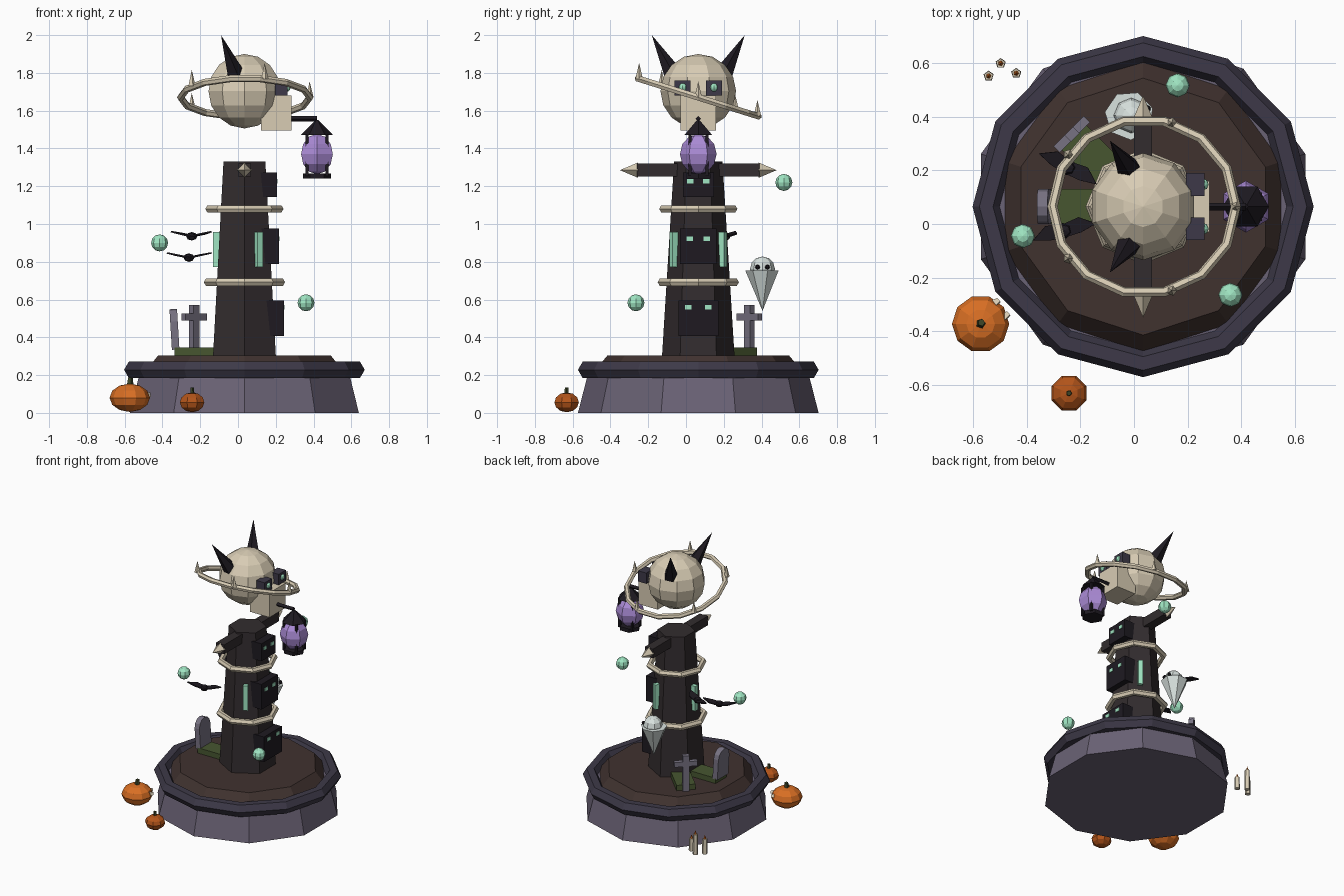
import bpy, bmesh, math
from math import sin, cos, pi, radians
from mathutils import Vector, Matrix, Euler

if "Cube" in bpy.data.objects:
    bpy.data.objects.remove(bpy.data.objects["Cube"])

CX, CY = 0.034, 0.065   # axis of the tower


def mat(name, hexcode):
    rgb = [int(hexcode[i:i + 2], 16) / 255 for i in (0, 2, 4)]
    m = bpy.data.materials.new(name)
    m.diffuse_color = [((c + 0.055) / 1.055) ** 2.4 if c > 0.04 else c / 12.92 for c in rgb] + [1]
    m.use_nodes = True
    m.node_tree.nodes["Principled BSDF"].inputs["Base Color"].default_value = m.diffuse_color
    return m


STONE, RIM = mat("stone", "6a6275"), mat("rim", "3d3948")
SOIL, WOOD = mat("soil", "40322f"), mat("dark_wood", "322c2e")
BLACK, BONE = mat("black", "1e1a21"), mat("bone", "d8ccb4")
MINT, PURPLE = mat("mint_glow", "a0e6c3"), mat("purple_glow", "ab8bd6")
GHOST, MOSS = mat("ghost", "d9e2df"), mat("moss", "475630")
ORANGE, RUST = mat("orange", "d96f24"), mat("rust", "b4551a")
GREY, STEM = mat("grave_grey", "777282"), mat("stem", "3c4426")


def finish(name, bm, m, loc=(0, 0, 0), rot=(0, 0, 0)):
    bmesh.ops.recalc_face_normals(bm, faces=bm.faces)
    me = bpy.data.meshes.new(name)
    bm.to_mesh(me)
    bm.free()
    me.materials.append(m)
    o = bpy.data.objects.new(name, me)
    o.location, o.rotation_euler = loc, rot
    bpy.context.collection.objects.link(o)
    return o


def box(name, m, loc, size, rot=(0, 0, 0)):
    bm = bmesh.new()
    bmesh.ops.create_cube(bm, size=1)
    bmesh.ops.scale(bm, vec=size, verts=bm.verts)
    return finish(name, bm, m, loc, rot)


def cone(name, m, a, b, r1, r2, n, turn=0.0):
    """Frustum from point a to point b; turn is the angle of the first corner."""
    a, b = Vector(a), Vector(b)
    d = b - a
    bm = bmesh.new()
    bmesh.ops.create_cone(bm, cap_ends=True, segments=n, radius1=r1, radius2=r2, depth=d.length,
                          matrix=Matrix.Rotation(turn - pi / 2 if n else 0, 4, 'Z'))
    # first corner of create_cone lies on +y
    q = Vector((0, 0, 1)).rotation_difference(d)
    return finish(name, bm, m, (a + b) / 2, q.to_euler())


def ball(name, m, loc, r, n=8, rings=6, sz=1.0, turn=0.0):
    bm = bmesh.new()
    bmesh.ops.create_uvsphere(bm, u_segments=n, v_segments=rings, radius=r)
    bmesh.ops.scale(bm, vec=(1, 1, sz), verts=bm.verts)
    return finish(name, bm, m, loc, (0, 0, turn))


def torus(name, m, loc, R, r, n, k, rot=(0, 0, 0)):
    bm = bmesh.new()
    rows = []
    for i in range(n):
        a = 2 * pi * i / n
        rows.append([bm.verts.new(((R + r * cos(2 * pi * j / k)) * cos(a),
                                   (R + r * cos(2 * pi * j / k)) * sin(a),
                                   r * sin(2 * pi * j / k))) for j in range(k)])
    for i in range(n):
        for j in range(k):
            p, q = rows[i], rows[(i + 1) % n]
            bm.faces.new((p[j], q[j], q[(j + 1) % k], p[(j + 1) % k]))
    return finish(name, bm, m, loc, rot)


def prism(name, m, pts, thick, loc, rot):
    """Outline in local xy extruded along local z, centred."""
    bm = bmesh.new()
    f = bm.faces.new([bm.verts.new((x, y, -thick / 2)) for x, y in pts])
    g = bmesh.ops.extrude_face_region(bm, geom=[f])
    bmesh.ops.translate(bm, vec=(0, 0, thick), verts=[v for v in g['geom'] if isinstance(v, bmesh.types.BMVert)])
    return finish(name, bm, m, loc, rot)


# base
cone("base", STONE, (CX, CY, 0), (CX, CY, 0.23), 0.637, 0.578, 10, pi / 2)
torus("base_rim", RIM, (CX, CY, 0.228), 0.586, 0.051, 12, 6)
cone("soil", SOIL, (CX, CY, 0.19), (CX, CY, 0.305), 0.575, 0.48, 10, pi / 2)

# tower with bone rings, slit windows and stacked masks
cone("tower", WOOD, (CX, CY, 0.3), (CX, CY, 1.33), 0.192, 0.128, 6, pi / 2)
torus("bone_ring_upper", BONE, (CX, CY, 1.08), 0.185, 0.022, 8, 6)
torus("bone_ring_lower", BONE, (CX, CY, 0.692), 0.192, 0.023, 8, 6)
for deg in (60, 180, 300):
    a = radians(deg)
    box("slit_window", MINT, (CX + 0.15 * cos(a), CY + 0.15 * sin(a), 0.865), (0.034, 0.032, 0.185), (0, 0, a))
for x, z, w, h, e, ez in ((0.206, 1.207, 0.164, 0.13, 0.043, 1.227),
                          (0.217, 0.883, 0.195, 0.188, 0.045, 0.923),
                          (0.243, 0.5, 0.212, 0.188, 0.053, 0.56)):
    box("mask", BLACK, (x - 0.055, CY, z), (0.11, w, h))
    for s in (-1, 1):
        box("mask_eye", MINT, (x, CY + s * e, ez), (0.008, 0.034, 0.024))

# cross arm with bone tips
box("cross_arm", WOOD, (CX, CY, 1.285), (0.067, 0.65, 0.069))
for s in (-1, 1):
    cone("arm_tip", BONE, (CX, CY + s * 0.318, 1.285), (CX, CY + s * 0.415, 1.285), 0.041, 0, 4)

# skull head
ball("skull", BONE, (CX, CY, 1.703), 0.2, 10, 8, 0.985)
box("jaw", BONE, (0.202, CY, 1.587), (0.16, 0.19, 0.185))
for s in (-1, 1):
    box("eye_socket", RIM, (0.229, CY + s * 0.083, 1.72), (0.068, 0.085, 0.08))
    ball("eye_glow", MINT, (0.256, CY + s * 0.083, 1.723), 0.023, 8, 6)
    cone("horn", BLACK, (-0.015, CY + s * 0.135, 1.795), (-0.09, CY + s * 0.246, 2.0), 0.05, 0, 5)

# tilted halo with spikes
tilt = radians(-17.4)
torus("halo", BONE, (CX + 0.004, CY, 1.67), 0.342, 0.019, 14, 6, (tilt, 0, 0))
for k in range(5):
    a = 2 * pi * k / 5
    p = Vector((CX, CY, 1.67)) + Matrix.Rotation(tilt, 3, 'X') @ Vector((0.345 * cos(a), 0.345 * sin(a), 0))
    cone("halo_spike", BONE, p, p + Vector((0, 0, 0.085)), 0.021, 0, 5)

# hanging lantern
LX = 0.418
cone("lantern_arm", BLACK, (0.25, CY, 1.557), (LX, CY, 1.557), 0.014, 0.014, 4)
cone("lantern_roof", BLACK, (LX, CY, 1.47), (LX, CY, 1.55), 0.086, 0.008, 6)
ball("lantern_glow", PURPLE, (LX, CY, 1.37), 0.097, 6, 6, 1.1)
cone("lantern_foot", BLACK, (LX, CY, 1.24), (LX, CY, 1.268), 0.074, 0.074, 6)
for sx in (-1, 1):
    for sy in (-1, 1):
        box("lantern_post", BLACK, (LX + sx * 0.052, CY + sy * 0.045, 1.365), (0.016, 0.016, 0.22))

# floating orbs
for p in ((-0.415, -0.045, 0.9), (0.36, -0.265, 0.583), (0.163, 0.518, 1.22)):
    ball("orb", MINT, p, 0.045, 8, 6)


# bats
def bat(loc, turn):
    ball("bat_body", BLACK, loc, 0.03, 6, 4, 0.75, turn)
    for s in (-1, 1):
        wing = [(0.0, 0.025), (s * 0.065, 0.035), (s * 0.125, -0.005), (s * 0.06, -0.022), (0.0, -0.025)]
        prism("bat_wing", BLACK, wing, 0.008, loc, (0, -s * 0.2, turn))


bat((-0.245, 0.21, 0.935), radians(-28))
bat((-0.26, -0.025, 0.822), radians(15))

# ghost
cone("ghost_robe", GHOST, (-0.018, 0.405, 0.54), (-0.018, 0.405, 0.755), 0.0, 0.092, 7, 0.3)
ball("ghost_head", GHOST, (-0.01, 0.405, 0.762), 0.066, 8, 6)
for s in (-1, 1):
    ball("ghost_eye", BLACK, (0.05, 0.405 + s * 0.026, 0.772), 0.013, 6, 4)

# graves
for deg, rad in ((180, 0.26), (135, 0.265)):
    a = radians(deg)
    box("grave_mound", MOSS, (CX + rad * cos(a), CY + rad * sin(a), 0.32), (0.22, 0.13, 0.05), (0, 0, a))
arch = [(-0.065, 0), (0.065, 0)] + [(0.065 * cos(t * pi / 6), 0.15 + 0.065 * sin(t * pi / 6)) for t in range(7)]
prism("headstone", GREY, arch, 0.04, (-0.33, CY, 0.335), (pi / 2 + 0.06, 0, -pi / 2))
g = (-0.232, 0.335)
box("grave_cross_post", GREY, (*g, 0.435), (0.035, 0.045, 0.27), (0, 0, radians(135)))
box("grave_cross_bar", GREY, (*g, 0.508), (0.033, 0.16, 0.036), (0, 0, radians(135)))

# pumpkins
ball("large_pumpkin", ORANGE, (-0.573, -0.373, 0.08), 0.107, 10, 6, 0.7, pi / 10)
cone("large_stem", STEM, (-0.573, -0.373, 0.14), (-0.57, -0.368, 0.185), 0.02, 0.014, 5)
ball("small_pumpkin", RUST, (-0.243, -0.632, 0.056), 0.07, 8, 6, 0.75, pi / 8)
cone("small_stem", STEM, (-0.243, -0.632, 0.1), (-0.243, -0.632, 0.135), 0.012, 0.01, 5)
for x, y in ((-0.515, -0.295), (-0.478, -0.345)):
    cone("pumpkin_eye", BONE, (x - 0.01, y - 0.008, 0.095), (x + 0.012, y + 0.01, 0.095), 0.02, 0.012, 3)

# candles
for x, y, h in ((-0.543, 0.553, 0.11), (-0.498, 0.6, 0.15), (-0.44, 0.563, 0.09)):
    cone("candle", BONE, (x, y, 0), (x, y, h), 0.02, 0.018, 5, pi / 2)
    cone("candle_flame", ORANGE, (x, y, h), (x, y, h + 0.03), 0.01, 0, 5)
